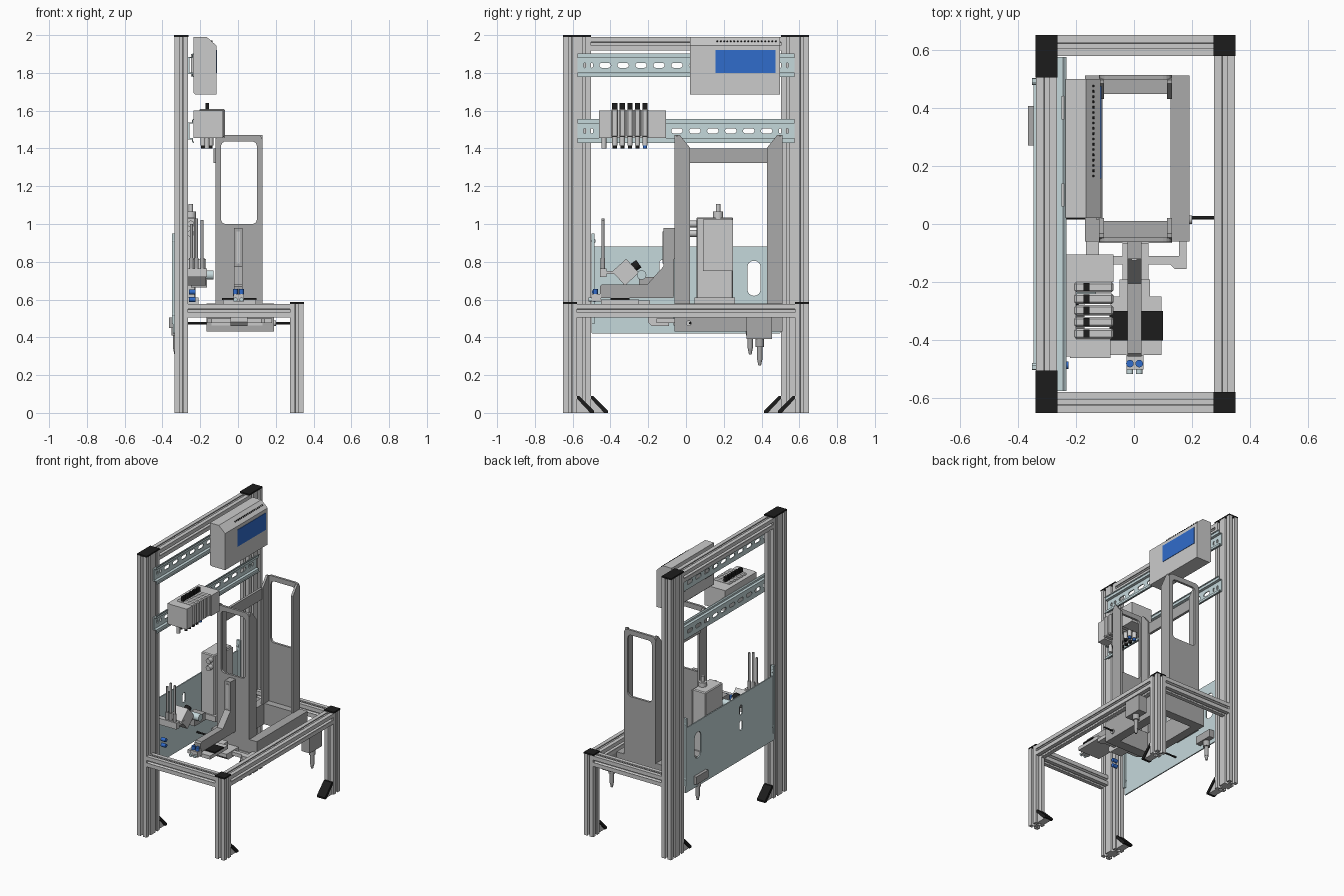
import bpy, bmesh, math
from mathutils import Vector, Matrix

if "Cube" in bpy.data.objects:
    bpy.data.objects.remove(bpy.data.objects["Cube"])

def mat(name, c):
    m = bpy.data.materials.new(name)
    m.diffuse_color = (*c, 1)
    m.use_nodes = True
    m.node_tree.nodes["Principled BSDF"].inputs["Base Color"].default_value = m.diffuse_color
    return m
BLACK = mat("black", (.012, .012, .012))
STEEL = mat("pale_steel", (.56, .69, .71))
DARK = mat("dark_grey", (.4, .4, .4))
BLUE = mat("screen_blue", (.03, .15, .6))

def link(name, me, m=None):
    me.name = name
    o = bpy.data.objects.new(name, me)
    bpy.context.collection.objects.link(o)
    if m:
        me.materials.clear()
        me.materials.append(m)
    return o

def box(name, x0, x1, y0, y1, z0, z1, m=None, rot=0, bev=0):
    bm = bmesh.new()
    bmesh.ops.create_cube(bm, size=1)
    bmesh.ops.scale(bm, vec=(x1-x0, y1-y0, z1-z0), verts=bm.verts)
    if bev:
        bmesh.ops.bevel(bm, geom=bm.edges[:], offset=bev, segments=1, affect='EDGES')
    bmesh.ops.rotate(bm, matrix=Matrix.Rotation(rot, 3, 'X'), verts=bm.verts)
    bmesh.ops.translate(bm, vec=((x0+x1)/2, (y0+y1)/2, (z0+z1)/2), verts=bm.verts)
    me = bpy.data.meshes.new(name)
    bm.to_mesh(me)
    bm.free()
    return link(name, me, m)

def rod(name, a, b, r, m=None, r2=None, n=16):
    a, b = Vector(a), Vector(b)
    d = b - a
    bm = bmesh.new()
    bmesh.ops.create_cone(bm, cap_ends=True, segments=n, radius1=r, radius2=r if r2 is None else r2, depth=d.length)
    q = d.to_track_quat('Z', 'Y').to_matrix().to_4x4()
    bm.transform(Matrix.Translation((a+b)/2) @ q)
    me = bpy.data.meshes.new(name)
    bm.to_mesh(me)
    bm.free()
    o = link(name, me, m)
    bpy.ops.object.select_all(action='DESELECT')
    o.select_set(True)
    bpy.context.view_layer.objects.active = o
    bpy.ops.object.shade_smooth_by_angle(angle=math.radians(40))
    return o

AXES = {'x': Matrix(((0, 0, 1, 0), (1, 0, 0, 0), (0, 1, 0, 0), (0, 0, 0, 1))),
        'y': Matrix(((1, 0, 0, 0), (0, 0, 1, 0), (0, 1, 0, 0), (0, 0, 0, 1))),
        'z': Matrix.Identity(4)}

def shape(name, axis, lo, hi, outline, holes=(), m=None):
    """Flat outline with holes, extruded along an axis from lo to hi."""
    cu = bpy.data.curves.new(name, 'CURVE')
    cu.dimensions, cu.fill_mode, cu.extrude = '2D', 'BOTH', (hi-lo)/2
    for loop in [outline, *holes]:
        s = cu.splines.new('POLY')
        s.points.add(len(loop)-1)
        for p, (u, v) in zip(s.points, loop):
            p.co = (u, v, 0, 1)
        s.use_cyclic_u = True
    tmp = bpy.data.objects.new(name, cu)
    me = bpy.data.meshes.new_from_object(tmp)
    bpy.data.objects.remove(tmp)
    bm = bmesh.new()
    bm.from_mesh(me)
    bm.transform(AXES[axis] @ Matrix.Translation((0, 0, (lo+hi)/2)))
    bmesh.ops.remove_doubles(bm, verts=bm.verts, dist=1e-5)
    bmesh.ops.recalc_face_normals(bm, faces=bm.faces)
    bm.to_mesh(me)
    bm.free()
    for p in me.polygons:
        p.use_smooth = False
    return link(name, me, m)

def rrect(u0, u1, v0, v1, r, n=4):
    pts = []
    for k, (cu, cv) in enumerate(((u1-r, v1-r), (u0+r, v1-r), (u0+r, v0+r), (u1-r, v0+r))):
        for i in range(n+1):
            a = math.pi/2*(k + i/n)
            pts.append((cu + r*math.cos(a), cv + r*math.sin(a)))
    return pts

def slotted(u0, u1, v0, v1, nu=1, nv=1):
    """Cross-section of a slotted aluminium profile."""
    pts = []
    c = [Vector(p) for p in ((u0, v0), (u1, v0), (u1, v1), (u0, v1))]
    for i, cells in enumerate((nu, nv, nu, nv)):
        d = (c[(i+1) % 4] - c[i]) / cells
        e = d.normalized()
        inn = Vector((-e.y, e.x))
        pts.append(c[i])
        for k in range(cells):
            mid = c[i] + d*(k+.5)
            pts += [mid+e*s*w+inn*h for s, w, h in ((-1, .009, 0), (-1, .009, .007), (-1, .015, .012),
                    (-1, .008, .024), (1, .008, .024), (1, .015, .012), (1, .009, .007), (1, .009, 0))]
    return [tuple(p) for p in pts]

# Slotted profile frame, end caps and feet
for s, tag in ((-1, "front"), (1, "back")):
    y0, y1 = sorted((s*.65, s*.503))
    shape(f"tall_post_{tag}", 'z', 0, 1.99, slotted(-.337, -.264, y0, y1, 1, 2))
    box(f"tall_post_cap_{tag}", -.338, -.263, y0, y1, 1.99, 2, BLACK)
    y0, y1 = sorted((s*.65, s*.577))
    shape(f"short_post_{tag}", 'z', 0, .577, slotted(.275, .348, y0, y1))
    box(f"short_post_cap_{tag}", .274, .349, y0, y1, .577, .587, BLACK)
    shape(f"cross_beam_{tag}", 'x', -.264, .275, slotted(y0, y1, .504, .577))
    for x, ye, nm in ((-.3, .503, "tall"), (.311, .577, "short")):
        shape(f"foot_gusset_{nm}_{tag}", 'x', x-.025, x+.025, [(s*ye, 0), (s*(ye-.075), 0), (s*ye, .075)])
        shape(f"foot_cover_{nm}_{tag}", 'x', x-.032, x+.032, [(s*(ye-.07), 0), (s*(ye-.09), 0),
              (s*(ye-.09), .012), (s*(ye-.012), .09), (s*ye, .09), (s*ye, .075)], m=BLACK)
shape("side_beam", 'y', -.577, .577, slotted(.275, .348, .504, .577))
shape("top_beam", 'y', -.503, .503, slotted(-.337, -.264, 1.918, 1.99))

# Hat-section mounting rails with slots
for z, nm in ((1.84, "upper"), (1.493, "lower")):
    holes = [rrect(-.428+.095*i-.03, -.428+.095*i+.03, z-.013, z+.013, .0125) for i in range(10)]
    holes += [rrect(s*y-.008, s*y+.008, z-.013, z+.013, .0075) for s in (-1, 1) for y in (.5, .535)]
    shape(f"rail_web_{nm}", 'x', -.264, -.258, rrect(-.575, .575, z-.045, z+.045, .001, 1), holes, STEEL)
    for s in (-1, 1):
        shape(f"rail_lip_{nm}", 'y', -.575, .575, [(-.264, z+s*.039), (-.238, z+s*.039), (-.238, z+s*.057),
              (-.232, z+s*.057), (-.232, z+s*.063), (-.238, z+s*.063), (-.244, z+s*.057), (-.244, z+s*.045),
              (-.264, z+s*.045)], m=STEEL)

# Rear mounting plate with edge tabs
shape("rear_plate", 'x', -.345, -.337, rrect(-.5, .5, .42, .88, .004, 1),
      [rrect(.325, .395, .62, .805, .034), rrect(-.14, -.11, .63, .7, .014), rrect(-.14, -.11, .74, .81, .014)], STEEL)
for s in (-1, 1):
    box("rear_plate_tab", -.35, -.325, s*.492-.008, s*.492+.008, .47, .95, STEEL)
    for z in (.52, .91):
        rod("tab_bolt", (-.35, s*.49, z), (-.335, s*.49, z), .012, STEEL)

# Operator panel: sloped housing, screen, vent row
shape("operator_panel", 'y', .02, .498, [(-.235, 1.99), (-.165, 1.99), (-.115, 1.945), (-.115, 1.685), (-.225, 1.685), (-.235, 1.695)])
box("operator_screen", -.118, -.112, .157, .474, 1.8, 1.92, BLUE)
for i in range(18):
    y = .165 + i*.0182
    box("panel_vent", -.144, -.136, y-.004, y+.004, 1.963, 1.971, BLACK, bev=.001)
for y in (.1, .4):
    box("panel_mount", -.25, -.233, y-.04, y+.04, 1.78, 1.9)

# Valve terminal on the lower rail
box("valve_backplate", -.235, -.2, -.455, -.105, 1.455, 1.6)
box("valve_end_left", -.22, -.08, -.46, -.395, 1.455, 1.6)
box("valve_end_right", -.215, -.07, -.2, -.105, 1.455, 1.6)
for i in range(5):
    y = -.377 + i*.04
    box(f"valve_{i}", -.205, -.07, y-.018, y+.018, 1.46, 1.61, bev=.007)
    box("valve_button", -.173, -.153, y-.014, y+.014, 1.605, 1.64, BLACK)
    for x in (-.185, -.145):
        rod("valve_fitting", (x, y, 1.415), (x, y, 1.465), .014)
        rod("valve_fitting_ring", (x, y, 1.4), (x, y, 1.416), .011, BLUE if i == 4 else BLACK)
rod("valve_fitting_end", (-.165, -.435, 1.4), (-.165, -.435, 1.465), .013)

# Base tray ring and through shaft
box("tray_side_right", .125, .19, -.06, .51, .43, .578, DARK)
box("tray_side_left", -.168, -.108, -.06, .51, .43, .578, DARK)
for y0, y1 in ((-.06, .01), (.447, .51)):
    box("tray_end", -.11, .127, y0, y1, .43, .578, DARK)
for x0, x1 in ((-.337, -.165), (.188, .275)):
    rod("through_shaft", (x0, .022, .475), (x1, .022, .475), .006, BLACK)
box("front_window_strip", -.14, .13, -.066, -.058, .462, .485)
rod("shaft_cap", (.185, .015, .475), (.2, .015, .475), .015)

# Twin guard channels: windowed face with inward flanges
for out, inn, nm in ((-.062, .02, "front"), (.512, .43, "back")):
    t = .016 if inn > out else -.016
    lo, hi = sorted((out, out+t))
    shape(f"guard_face_{nm}", 'y', lo, hi, rrect(-.12, .13, .575, 1.472, .03), [rrect(-.09, .1, 1.0, 1.437, .025)], DARK)
    for x in (-.12, .114):
        shape(f"guard_flange_{nm}", 'x', x, x+.016, [(out, .575), (inn, .575), (inn, 1.39), (inn, 1.405),
              (out+t*1.8, 1.472), (out+t, 1.472), (out+t*.5, 1.45), (out, 1.445)], m=DARK)
box("guard_crossbar", -.13, -.112, .015, .435, 1.322, 1.4, DARK)

# Cranked arm with gripping tip
shape("cranked_arm", 'x', -.022, .025, [(-.455, .608), (-.065, .608), (-.06, .98), (-.12, .98), (-.12, .775),
      (-.205, .68), (-.445, .68), (-.455, .67)], m=DARK)
box("arm_slot_strip", -.008, .011, -.125, -.119, .79, .96)
box("arm_tip_block", -.025, .032, -.5, -.45, .59, .63)
for x in (-.014, .018):
    rod("tip_fitting", (x, -.48, .62), (x, -.48, .655), .013, BLUE)
    rod("tip_nozzle", (x, -.515, .6), (x, -.46, .6), .011, STEEL)

# Slide and bracket under the arm
box("slide_body", -.08, .095, -.45, -.25, .575, .6)
box("slide_rail", -.05, .055, -.25, -.19, .56, .595)
box("slide_seal", -.084, .099, -.4, -.3, .598, .608, BLACK)
shape("under_bracket", 'z', .475, .5, [(-.165, -.06), (-.165, -.11), (-.14, -.14), (.125, -.14), (.14, -.155), (.18, -.155),
      (.18, -.06), (.155, -.06), (.155, -.11), (-.12, -.11), (-.12, -.06)])
shape("bracket_hook", 'x', -.04, .05, [(-.065, .505), (-.2, .505), (-.2, .48), (-.18, .46), (-.09, .46), (-.09, .475), (-.065, .475)])

# Pump housing with top knob and side valve
box("pump_body", -.33, -.225, .055, .25, .575, 1.035, bev=.006)
box("pump_cover", -.226, -.215, .09, .25, .75, 1.025)
rod("pump_knob", (-.25, .17, 1.03), (-.25, .17, 1.105), .012)
rod("pump_knob_collar", (-.25, .17, 1.03), (-.25, .17, 1.065), .027)
for z in (.95, 1.0):
    rod("pump_port", (-.25, .06, z), (-.25, .02, z), .018)
box("pump_foot", -.33, -.21, .045, .26, .57, .61)

# Camera on bracket with three rods
box("camera_body", -.265, -.17, -.37, -.27, .695, .795, rot=math.radians(42))
rod("camera_lens", (-.215, -.285, .765), (-.215, -.25, .79), .024, BLACK)
box("camera_bracket", -.25, -.165, -.45, -.36, .735, .75)
box("camera_bracket_back", -.335, -.165, -.455, -.42, .72, .765)
box("camera_lamp_bracket", -.25, -.165, -.25, -.13, .665, .72, DARK)
rod("camera_light", (-.2, -.235, .73), (-.13, -.235, .73), .025, STEEL)
for x, h in ((-.247, 1.0), (-.22, 1.03), (-.19, 1.02)):
    rod("camera_rod", (x, -.44, .76), (x, -.44, h), .008, DARK)
    rod("camera_rod_socket", (x, -.44, .74), (x, -.44, .82), .012, DARK)
for z in (.6, .64):
    rod("post_fitting", (-.26, -.485, z), (-.225, -.485, z), .013, BLUE)

# Regulator units hanging under the frame
for x, y, tip, nm in ((.31, .39, .25, "side"), (-.33, .34, .31, "rear")):
    z = tip + .15
    box(f"regulator_block_{nm}", x-.035, x+.03, y-.07, y+.065, z-.01, .505, DARK)
    rod(f"regulator_neck_{nm}", (x, y, z-.05), (x, y, z), .022, DARK)
    rod(f"regulator_stem_{nm}", (x, y, tip+.03), (x, y, z-.04), .014, DARK)
    rod(f"regulator_tip_{nm}", (x, y, tip), (x, y, tip+.03), .007, DARK, r2=.013)
